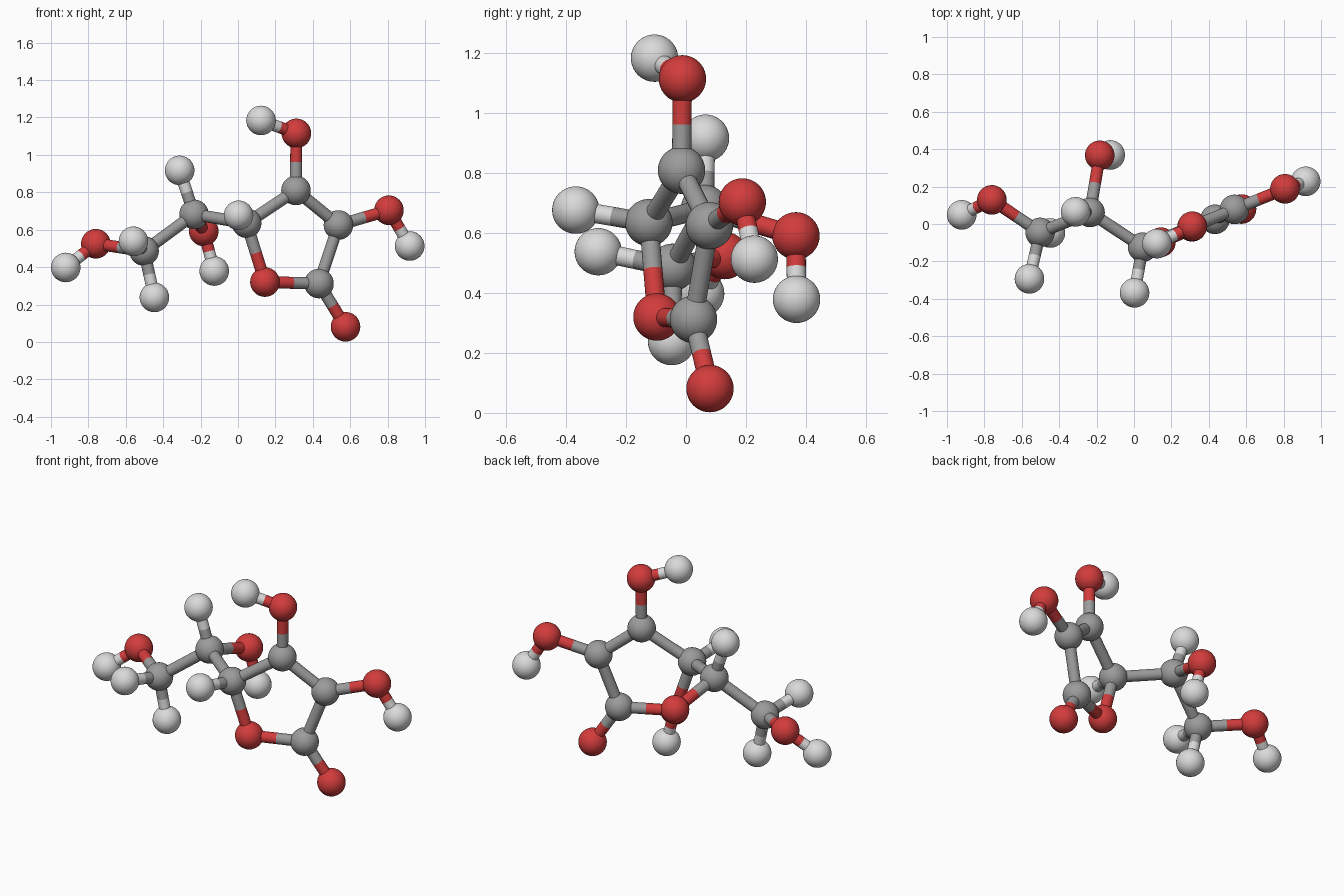
import bpy
from mathutils import Vector

cube = bpy.data.objects.get("Cube")
if cube:
    bpy.data.objects.remove(cube, do_unlink=True)

BALL_RADIUS = 0.079
ROD_RADIUS = 0.032


def make_material(name, colour):
    mat = bpy.data.materials.new(name)
    mat.use_nodes = True
    mat.diffuse_color = colour
    bsdf = next(n for n in mat.node_tree.nodes if n.type == 'BSDF_PRINCIPLED')
    bsdf.inputs["Base Color"].default_value = colour
    bsdf.inputs["Roughness"].default_value = 0.5
    return mat


MATERIALS = {
    "carbon": make_material("mid grey", (0.33, 0.33, 0.33, 1)),
    "oxygen": make_material("red", (0.65, 0.045, 0.045, 1)),
    "hydrogen": make_material("light grey", (0.7, 0.7, 0.7, 1)),
}

# Atom centres, named by element and place in the molecule
ATOMS = {
    "carbon_ring_top": (0.31, -0.015, 0.81),
    "carbon_ring_left": (0.537, 0.078, 0.625),
    "carbon_ring_bottom": (0.433, 0.025, 0.312),
    "carbon_ring_right": (0.046, -0.124, 0.635),
    "carbon_chain_middle": (-0.235, 0.062, 0.682),
    "carbon_chain_end": (-0.502, -0.045, 0.486),
    "oxygen_ring": (0.144, -0.097, 0.32),
    "oxygen_top": (0.312, -0.012, 1.115),
    "oxygen_left": (0.807, 0.188, 0.704),
    "oxygen_bottom": (0.575, 0.08, 0.081),
    "oxygen_back": (-0.183, 0.367, 0.591),
    "oxygen_end": (-0.76, 0.129, 0.525),
    "hydrogen_top": (0.123, -0.105, 1.184),
    "hydrogen_left": (0.918, 0.228, 0.513),
    "hydrogen_ring_front": (0.003, -0.368, 0.677),
    "hydrogen_chain_top": (-0.312, 0.065, 0.917),
    "hydrogen_back": (-0.127, 0.369, 0.379),
    "hydrogen_end_front": (-0.559, -0.293, 0.538),
    "hydrogen_end_bottom": (-0.447, -0.048, 0.238),
    "hydrogen_end": (-0.921, 0.049, 0.398),
}

# Pairs of joined atoms
BONDS = [
    ("carbon_ring_top", "carbon_ring_left"),
    ("carbon_ring_left", "carbon_ring_bottom"),
    ("carbon_ring_bottom", "oxygen_ring"),
    ("oxygen_ring", "carbon_ring_right"),
    ("carbon_ring_right", "carbon_ring_top"),
    ("carbon_ring_right", "carbon_chain_middle"),
    ("carbon_chain_middle", "carbon_chain_end"),
    ("carbon_ring_top", "oxygen_top"),
    ("carbon_ring_left", "oxygen_left"),
    ("carbon_ring_bottom", "oxygen_bottom"),
    ("carbon_chain_middle", "oxygen_back"),
    ("carbon_chain_end", "oxygen_end"),
    ("oxygen_top", "hydrogen_top"),
    ("oxygen_left", "hydrogen_left"),
    ("oxygen_back", "hydrogen_back"),
    ("oxygen_end", "hydrogen_end"),
    ("carbon_ring_right", "hydrogen_ring_front"),
    ("carbon_chain_middle", "hydrogen_chain_top"),
    ("carbon_chain_end", "hydrogen_end_front"),
    ("carbon_chain_end", "hydrogen_end_bottom"),
]


def finish(name, element):
    obj = bpy.context.object
    obj.name = name
    obj.data.materials.append(MATERIALS[element])
    bpy.ops.object.shade_smooth_by_angle()


def add_atom(name, centre):
    bpy.ops.mesh.primitive_uv_sphere_add(
        segments=40, ring_count=20, radius=BALL_RADIUS, location=centre)
    finish(name, name.split("_")[0])


def add_half_bond(start, end):
    # Rod from one atom to the midpoint, in that atom's colour
    a = Vector(ATOMS[start])
    half = (Vector(ATOMS[end]) - a) / 2
    bpy.ops.mesh.primitive_cylinder_add(
        vertices=24, radius=ROD_RADIUS, depth=half.length,
        location=a + half / 2,
        rotation=half.to_track_quat('Z', 'Y').to_euler())
    finish(f"bond_{start}_to_{end}", start.split("_")[0])


for atom_name, position in ATOMS.items():
    add_atom(atom_name, position)

for first, second in BONDS:
    add_half_bond(first, second)
    add_half_bond(second, first)
